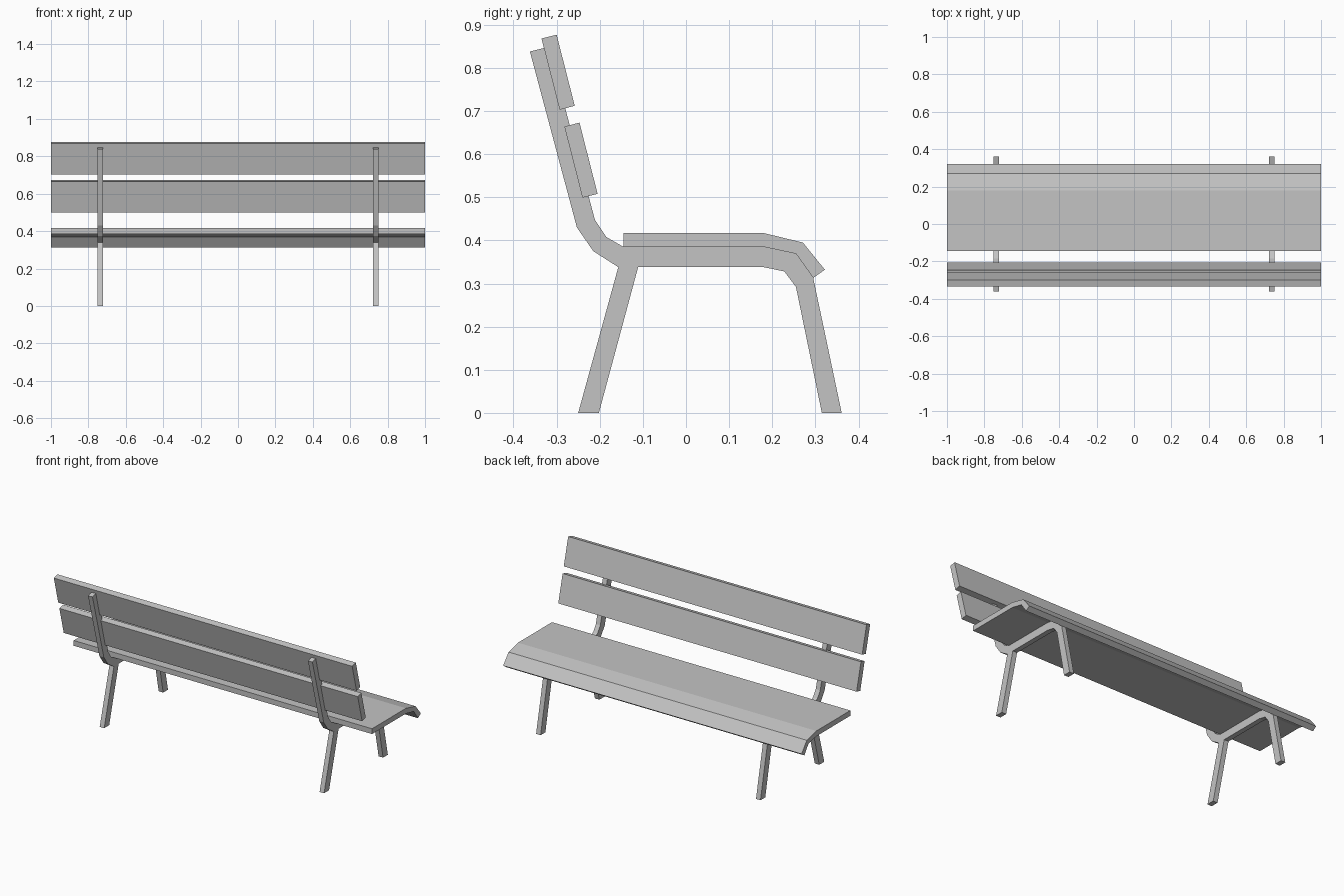
import bpy
import bmesh

cube = bpy.data.objects.get("Cube")
if cube:
    bpy.data.objects.remove(cube, do_unlink=True)

grey = bpy.data.materials.new("light_grey")
grey.use_nodes = True
colour = (0.55, 0.55, 0.55, 1)
grey.diffuse_color = colour
grey.node_tree.nodes["Principled BSDF"].inputs["Base Color"].default_value = colour


def extrude_profile(name, profile, x_centre, width):
    """Extrude a (y, z) outline along x."""
    bm = bmesh.new()
    x = x_centre - width / 2
    face = bm.faces.new([bm.verts.new((x, y, z)) for y, z in profile])
    result = bmesh.ops.extrude_face_region(bm, geom=[face])
    moved = [v for v in result["geom"] if isinstance(v, bmesh.types.BMVert)]
    bmesh.ops.translate(bm, verts=moved, vec=(width, 0, 0))
    bmesh.ops.recalc_face_normals(bm, faces=bm.faces)
    mesh = bpy.data.meshes.new(name)
    bm.to_mesh(mesh)
    bm.free()
    mesh.materials.append(grey)
    obj = bpy.data.objects.new(name, mesh)
    bpy.context.collection.objects.link(obj)
    return obj


# Seat board with a rolled front edge; its underside rests on the frames
seat_under = [(0.295, 0.313), (0.255, 0.369), (0.18, 0.385), (-0.145, 0.385)]
seat_top = [(-0.145, 0.417), (0.18, 0.417), (0.271, 0.395), (0.322, 0.332)]
extrude_profile("seat", seat_top + seat_under, 0, 2)

# Two leaning backrest boards
slat = [(-0.335, 0.868), (-0.30, 0.877), (-0.258, 0.712), (-0.293, 0.703)]
extrude_profile("upper_back_slat", slat, 0, 2)
extrude_profile("lower_back_slat",
                [(y + 0.053, z - 0.204) for y, z in slat], 0, 2)

# Side frames: back leg, seat rail, front leg and back post in one outline
rear_leg = [(-0.157, 0.338), (-0.25, 0), (-0.202, 0), (-0.111, 0.338)]
front_leg = [(0.18, 0.338), (0.228, 0.328), (0.255, 0.292),
             (0.315, 0), (0.361, 0)]
back_post = [(-0.185, 0.408), (-0.211, 0.447), (-0.318, 0.849),
             (-0.362, 0.838), (-0.253, 0.43), (-0.215, 0.375)]
frame = rear_leg + front_leg + seat_under + back_post
for side, x in (("left", 0.737), ("right", -0.737)):
    extrude_profile(side + "_frame", frame, x, 0.03)
